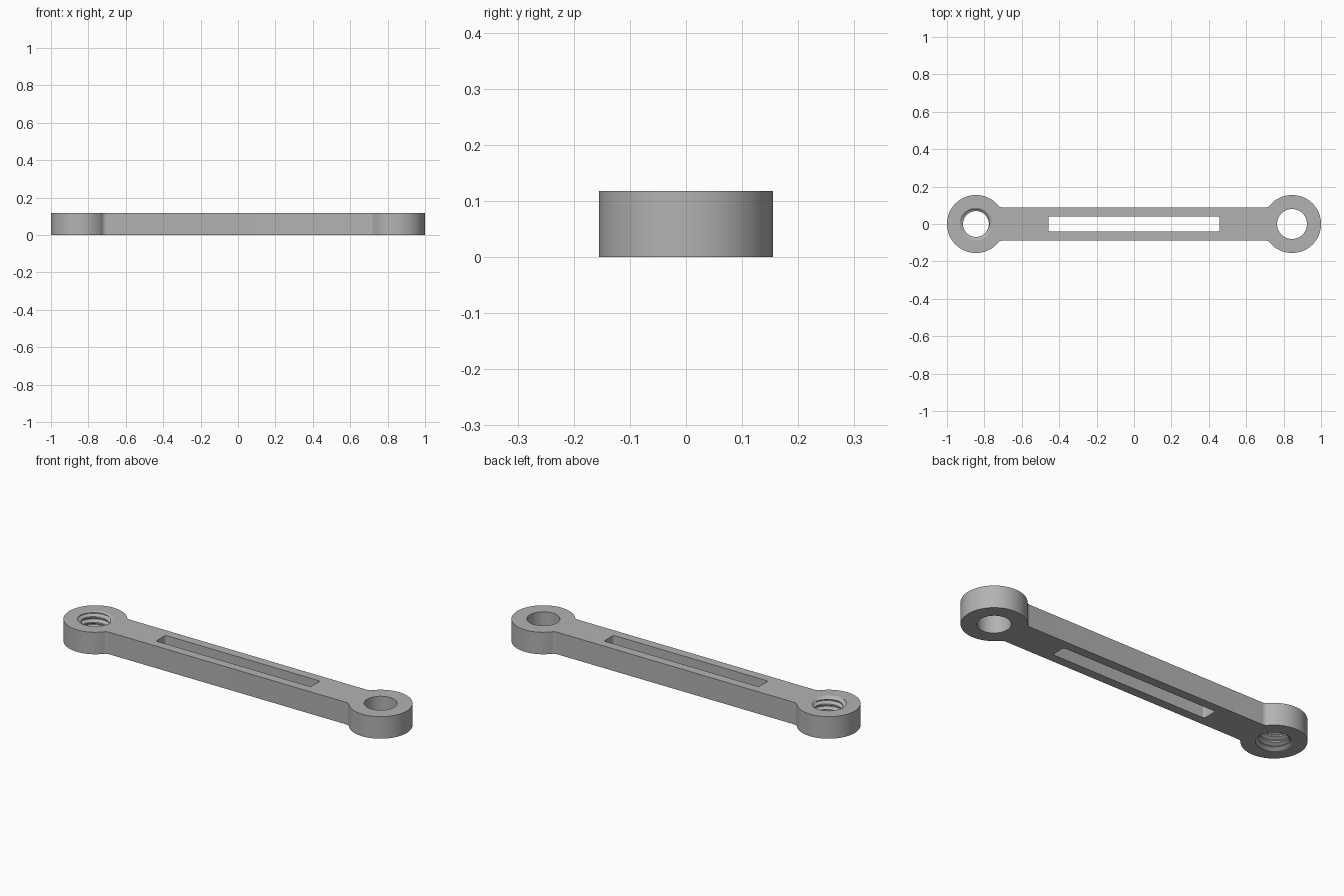
import bpy, bmesh
from math import sin, cos, pi, tau, atan2, sqrt

if "Cube" in bpy.data.objects:
    bpy.data.objects.remove(bpy.data.objects["Cube"])

HEIGHT = 0.118
HUB_X, HUB_R = 0.845, 0.155
BAR_HALF, FILLET = 0.088, 0.03
SLOT_X, SLOT_Y, SLOT_R = 0.458, 0.04, 0.01
MINOR, MAJOR, PITCH = 0.069, 0.087, 0.03

grey = bpy.data.materials.new("plain_grey")
grey.use_nodes = True
colour = (0.45, 0.45, 0.45, 1)
grey.diffuse_color = colour
grey.node_tree.nodes["Principled BSDF"].inputs["Base Color"].default_value = colour


def make_object(name, bm):
    bmesh.ops.recalc_face_normals(bm, faces=bm.faces)
    mesh = bpy.data.meshes.new(name)
    bm.to_mesh(mesh)
    bm.free()
    mesh.materials.append(grey)
    obj = bpy.data.objects.new(name, mesh)
    bpy.context.collection.objects.link(obj)
    return obj


def arc(cx, cy, r, start, end, steps):
    return [(cx + r * cos(start + (end - start) * i / steps),
             cy + r * sin(start + (end - start) * i / steps)) for i in range(steps + 1)]


def mirrored(quarter):
    """Close a first-quadrant outline across both axes."""
    half = quarter + [(-x, y) for x, y in reversed(quarter)]
    full = half + [(-x, -y) for x, y in half]
    return [p for i, p in enumerate(full)
            if (p[0] - full[i - 1][0]) ** 2 + (p[1] - full[i - 1][1]) ** 2 > 1e-10]


def prism(name, outline, z0, z1):
    bm = bmesh.new()
    face = bm.faces.new([bm.verts.new((x, y, z0)) for x, y in outline])
    top = bmesh.ops.extrude_face_region(bm, geom=[face])["geom"]
    bmesh.ops.translate(bm, vec=(0, 0, z1 - z0),
                        verts=[v for v in top if isinstance(v, bmesh.types.BMVert)])
    return make_object(name, bm)


def cone(name, x, z0, z1, r0, r1):
    bm = bmesh.new()
    bmesh.ops.create_cone(bm, cap_ends=True, segments=96, radius1=r0, radius2=r1, depth=z1 - z0)
    bmesh.ops.translate(bm, verts=bm.verts, vec=(x, 0, (z0 + z1) / 2))
    return make_object(name, bm)


def threaded_rod(name, x, z0, turns, segments=72):
    """Solid screw: a thread profile swept along a helix, capped at both ends."""
    profile = [(0, MINOR), (0.25, MINOR), (0.56, MAJOR), (0.69, MAJOR)]
    m = len(profile)
    rows = turns * m
    bm = bmesh.new()
    grid = []
    for i in range(segments):
        a = tau * i / segments
        column = []
        for k in range(rows + 1):
            t, r = profile[k % m]
            z = z0 + PITCH * (k // m + t + i / segments)
            column.append(bm.verts.new((x + r * cos(a), r * sin(a), z)))
        grid.append(column)
    for i in range(segments):
        last = i == segments - 1
        shift = m if last else 0
        after = grid[(i + 1) % segments]
        for k in range(rows - shift):
            bm.faces.new((grid[i][k], after[k + shift], after[k + 1 + shift], grid[i][k + 1]))
    # end caps fan out from a point on the axis
    z_mid = z0 + PITCH * (turns + 1) / 2
    low = bm.verts.new((x, 0, z0))
    high = bm.verts.new((x, 0, z0 + PITCH * (turns + 1)))
    for edge in [e for e in bm.edges if e.is_boundary]:
        tip = low if edge.verts[0].co.z < z_mid else high
        bm.faces.new((edge.verts[0], edge.verts[1], tip))
    return make_object(name, bm)


# Link body: two round hubs blended into a straight bar
dy = BAR_HALF + FILLET
dx = sqrt((HUB_R + FILLET) ** 2 - dy ** 2)
tangent = atan2(dy, -dx)
quarter = arc(HUB_X, 0, HUB_R, 0, tangent, 40)
quarter += arc(HUB_X - dx, dy, FILLET, tangent - pi, -pi / 2, 8)
body = prism("link_arm", mirrored(quarter), 0, HEIGHT)

# Cutters: slot, plain hole, threaded hole and its two lead-ins
slot_corner = arc(SLOT_X - SLOT_R, SLOT_Y - SLOT_R, SLOT_R, 0, pi / 2, 6)
lead, over = 0.012, 0.006
wide = MAJOR + (MAJOR - MINOR) * over / lead
cutters = [
    prism("slot_cutter", mirrored(slot_corner), -0.1, HEIGHT + 0.1),
    cone("plain_hole_cutter", HUB_X, -0.1, HEIGHT + 0.1, 0.08, 0.08),
    threaded_rod("thread_cutter", -HUB_X, -0.071, 8),
    cone("top_lead_in_cutter", -HUB_X, HEIGHT - lead, HEIGHT + over, MINOR, wide),
    cone("bottom_lead_in_cutter", -HUB_X, -over, lead, wide, MINOR),
]
for cutter in cutters:
    cutter.hide_render = True
    cut = body.modifiers.new(cutter.name, "BOOLEAN")
    cut.operation = "DIFFERENCE"
    cut.solver = "EXACT"
    cut.object = cutter

# Bake the cuts, then drop the cutters
bpy.ops.object.select_all(action="DESELECT")
body.select_set(True)
bpy.context.view_layer.objects.active = body
for modifier in list(body.modifiers):
    bpy.ops.object.modifier_apply(modifier=modifier.name)
for cutter in cutters:
    bpy.data.objects.remove(cutter)
bpy.ops.object.shade_smooth_by_angle(angle=pi / 6)
